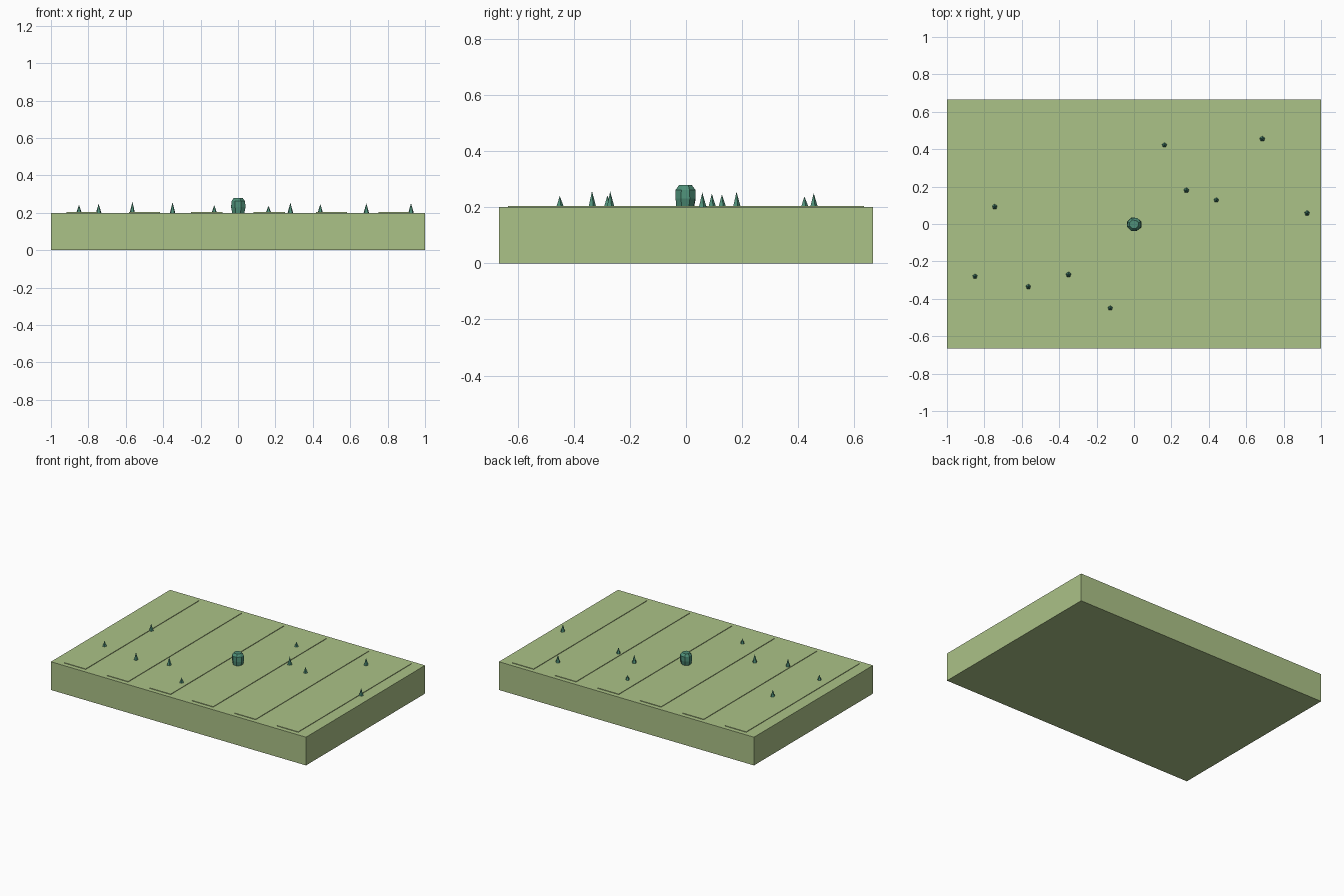
import bpy, bmesh, math, random

random.seed(4)
old = bpy.data.objects.get("Cube")
if old:
    bpy.data.objects.remove(old, do_unlink=True)


def material(name, color):
    mat = bpy.data.materials.new(name)
    mat.use_nodes = True
    mat.diffuse_color = (*color, 1)
    mat.node_tree.nodes["Principled BSDF"].inputs["Base Color"].default_value = (*color, 1)
    return mat


def finish(name, bm, mat):
    bmesh.ops.recalc_face_normals(bm, faces=bm.faces)
    mesh = bpy.data.meshes.new(name)
    bm.to_mesh(mesh)
    bm.free()
    mesh.materials.append(mat)
    obj = bpy.data.objects.new(name, mesh)
    bpy.context.collection.objects.link(obj)
    return obj


def box(name, center, size, mat):
    bm = bmesh.new()
    bmesh.ops.create_cube(bm, size=1)
    bmesh.ops.scale(bm, vec=size, verts=bm.verts)
    bmesh.ops.translate(bm, vec=center, verts=bm.verts)
    return finish(name, bm, mat)


grass = material("grass green", (0.41, 0.54, 0.243))
teal = material("teal", (0.078, 0.28, 0.19))

GROUND = 0.2

# Ground slab with thin mown strips
box("ground_slab", (0, 0, GROUND / 2), (2, 4 / 3, GROUND), grass)
for i in range(6):
    x = (i - 2.5) / 3
    box(f"mown_strip_{i + 1}", (x, 0, GROUND + 0.001), (1 / 6, 1.27, 0.006), grass)

# Five-sided grass tufts: x, y, height
tufts = [
    (-0.85, -0.28, 0.042), (-0.745, 0.092, 0.048), (-0.565, -0.335, 0.058),
    (-0.35, -0.27, 0.056), (-0.127, -0.45, 0.04), (0.163, 0.422, 0.038),
    (0.28, 0.18, 0.055), (0.44, 0.128, 0.046), (0.686, 0.455, 0.05),
    (0.925, 0.058, 0.052),
]
for i, (x, y, h) in enumerate(tufts):
    bm = bmesh.new()
    bmesh.ops.create_cone(bm, cap_ends=True, segments=5, radius1=0.015, radius2=0, depth=h)
    bmesh.ops.translate(bm, vec=(x, y, GROUND + h / 2), verts=bm.verts)
    finish(f"grass_tuft_{i + 1}", bm, teal)

# Faceted boulder built from irregular rings
bm = bmesh.new()
sides = 8
rings = []
for z, radius in ((0.2, 0.036), (0.23, 0.042), (0.262, 0.039), (0.279, 0.026)):
    ring = []
    for k in range(sides):
        a = math.tau * (k + 0.5) / sides
        r = radius * random.uniform(0.92, 1.05)
        ring.append(bm.verts.new((r * math.cos(a), r * 0.95 * math.sin(a) - 0.002, z)))
    rings.append(ring)
for low, high in zip(rings, rings[1:]):
    for k in range(sides):
        n = (k + 1) % sides
        bm.faces.new((low[k], low[n], high[n], high[k]))
bm.faces.new(rings[0])
bm.faces.new(rings[-1])
finish("boulder", bm, teal)
